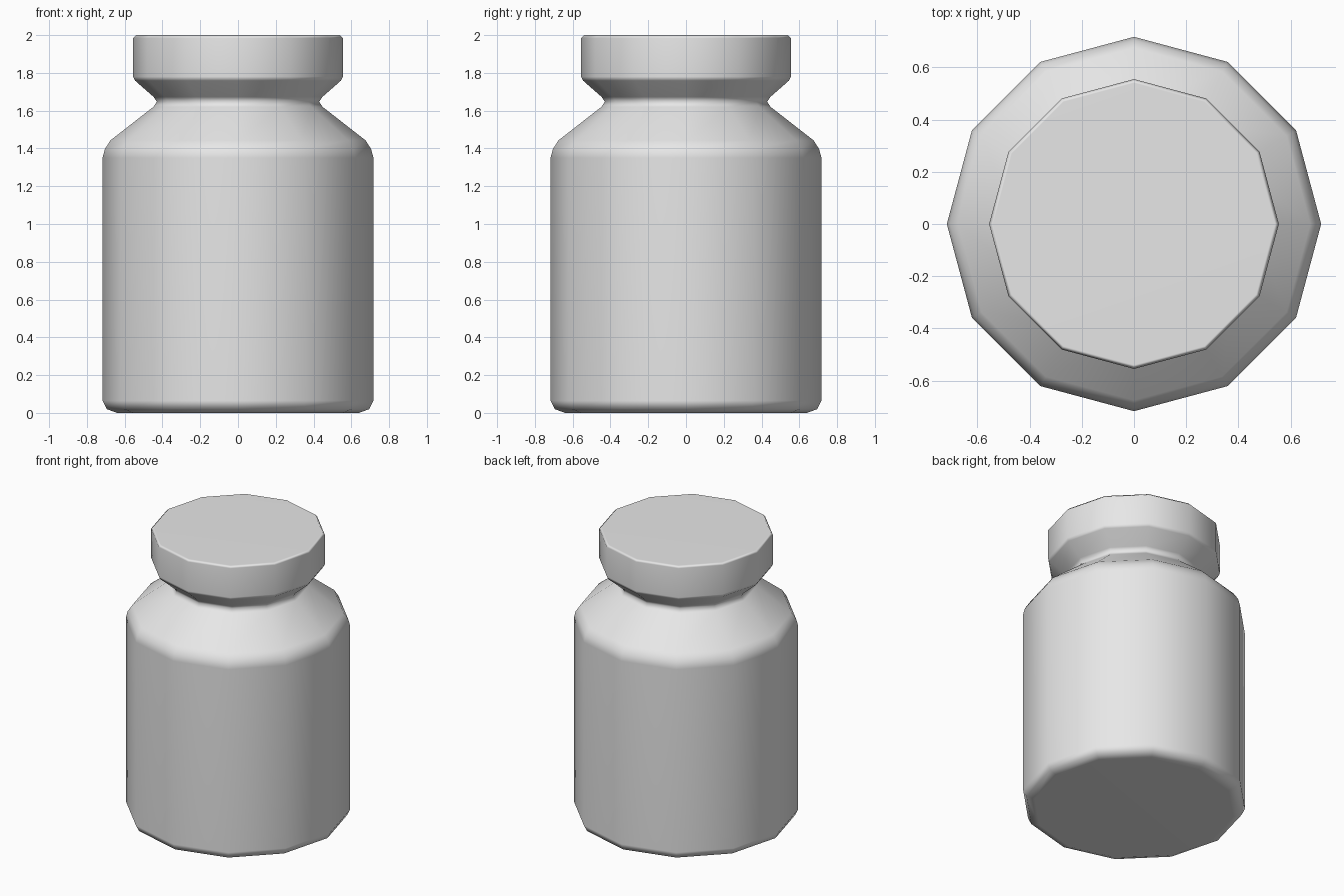
import bpy
import bmesh
from math import cos, sin, pi

cube = bpy.data.objects.get("Cube")
if cube:
    bpy.data.objects.remove(cube, do_unlink=True)

SIDES = 12

grey = bpy.data.materials.new("light_grey")
grey.use_nodes = True
colour = (0.8, 0.8, 0.8, 1)
grey.diffuse_color = colour
grey.node_tree.nodes["Principled BSDF"].inputs["Base Color"].default_value = colour


def lathe(name, profile):
    """Spin a (radius, height) profile into a closed faceted solid."""
    bm = bmesh.new()
    rings = []
    for r, z in profile:
        rings.append([bm.verts.new((r * cos(2 * pi * i / SIDES),
                                    r * sin(2 * pi * i / SIDES), z))
                      for i in range(SIDES)])
    for low, high in zip(rings, rings[1:]):
        for i in range(SIDES):
            j = (i + 1) % SIDES
            bm.faces.new((low[i], low[j], high[j], high[i]))
    bm.faces.new(rings[0][::-1])
    bm.faces.new(rings[-1])
    for f in bm.faces:
        f.smooth = True
    mesh = bpy.data.meshes.new(name)
    bm.to_mesh(mesh)
    bm.free()
    mesh.materials.append(grey)
    obj = bpy.data.objects.new(name, mesh)
    bpy.context.collection.objects.link(obj)
    # Large faces dominate the shading, so caps and walls stay clean
    wn = obj.modifiers.new("Weighted Normal", "WEIGHTED_NORMAL")
    wn.weight = 50
    return obj


# Jar body, pinched neck and flared lid in one continuous surface
lathe("jar", [
    (0.64, 0.0), (0.695, 0.02), (0.717, 0.065),    # rounded foot
    (0.717, 1.35), (0.705, 1.397), (0.675, 1.443),  # wall and shoulder
    (0.448, 1.62), (0.43, 1.647), (0.447, 1.673),   # neck
    (0.545, 1.759), (0.555, 1.78),                  # lid flare
    (0.555, 1.985), (0.54, 2.0),                    # lid rim
])
